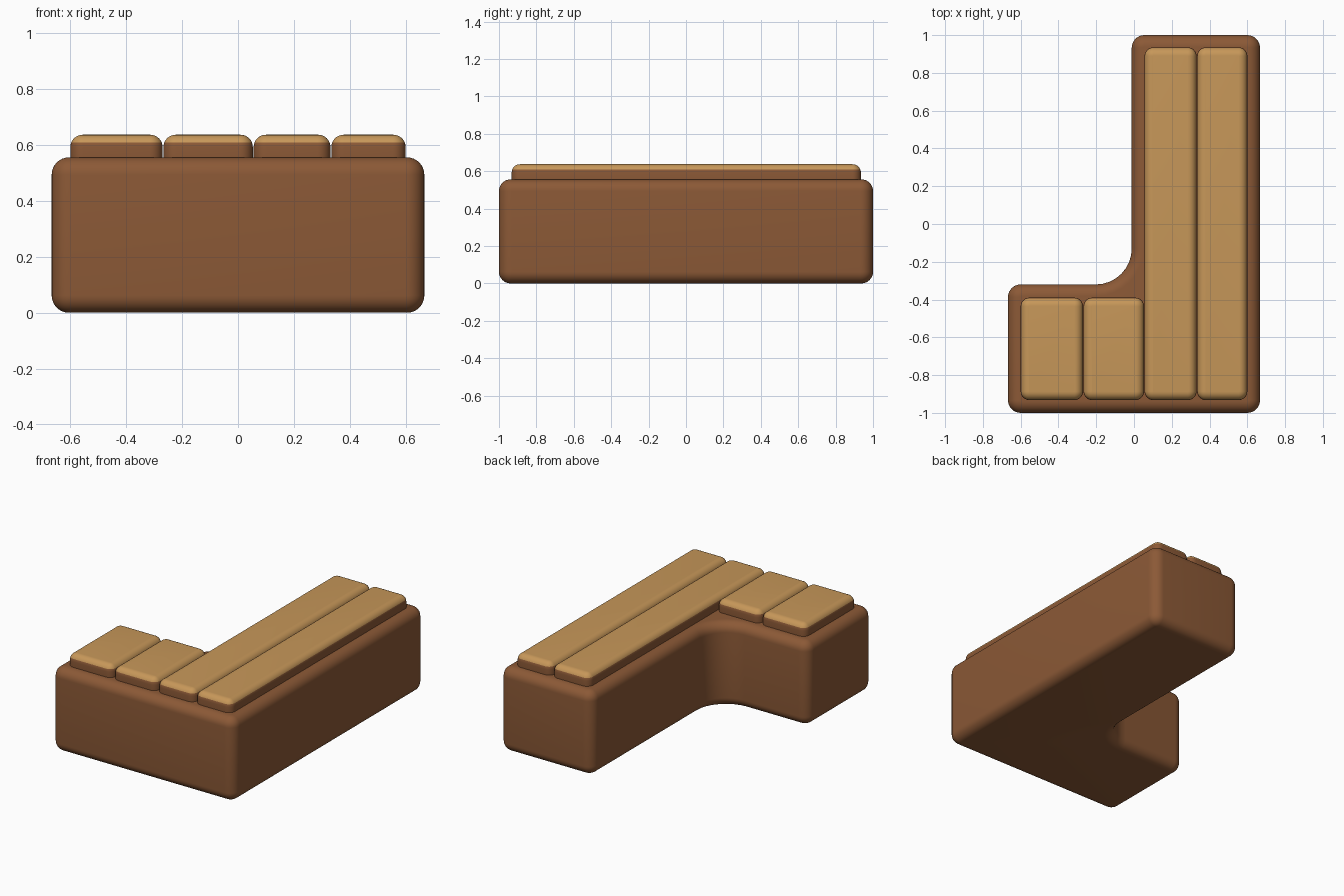
import bpy, bmesh, math

if "Cube" in bpy.data.objects:
    bpy.data.objects.remove(bpy.data.objects["Cube"])


def material(name, rgb):
    m = bpy.data.materials.new(name)
    m.diffuse_color = (*rgb, 1.0)
    m.use_nodes = True
    m.node_tree.nodes["Principled BSDF"].inputs["Base Color"].default_value = m.diffuse_color
    return m


BROWN = material("brown body", (0.26, 0.10, 0.037))
TAN = material("tan plank top", (0.57, 0.31, 0.10))


def outline(corners, radii, inset, steps):
    """Counter-clockwise right-angled outline, corners rounded, moved inwards."""
    pts = []
    n = len(corners)
    for i, (x, y) in enumerate(corners):
        px, py = corners[i - 1]
        nx, ny = corners[(i + 1) % n]
        a_in = math.atan2(y - py, x - px)
        a_out = math.atan2(ny - y, nx - x)
        turn = 1 if math.sin(a_out - a_in) > 0 else -1
        r = radii[i]
        cx = x + r * (math.cos(a_out) - math.cos(a_in))
        cy = y + r * (math.sin(a_out) - math.sin(a_in))
        for k in range(steps + 1):
            a = a_in - turn * math.pi / 2 + turn * (math.pi / 2) * k / steps
            rr = r - turn * inset
            pts.append((cx + rr * math.cos(a), cy + rr * math.sin(a)))
    return pts


def soft_block(name, corners, radii, z0, z1, edge, top_limit=None, steps=8):
    """Block with rounded corners and rounded top and bottom rims."""
    arc = [(math.pi / 2) * k / steps for k in range(steps + 1)]
    rings = [(edge * (1 - math.sin(a)), z0 + edge * (1 - math.cos(a))) for a in arc]
    rings += [(edge * (1 - math.cos(a)), z1 - edge * (1 - math.sin(a))) for a in arc]
    bm = bmesh.new()
    loops = [[bm.verts.new((x, y, z)) for x, y in outline(corners, radii, d, steps)]
             for d, z in rings]
    n = len(loops[0])
    for lo, hi in zip(loops, loops[1:]):
        for i in range(n):
            j = (i + 1) % n
            bm.faces.new((lo[i], lo[j], hi[j], hi[i]))
    bm.faces.new(loops[0][::-1])
    bm.faces.new(loops[-1])
    bm.normal_update()
    for f in bm.faces:
        f.smooth = True
        if top_limit is not None and f.normal.z > top_limit:
            f.material_index = 1
    me = bpy.data.meshes.new(name)
    bm.to_mesh(me)
    bm.free()
    me.materials.append(BROWN)
    me.materials.append(TAN)
    ob = bpy.data.objects.new(name, me)
    bpy.context.collection.objects.link(ob)
    return ob


# L-shaped body with a wide fillet in the inner corner
body = [(-0.667, -1), (0.667, -1), (0.667, 1), (-0.012, 1), (-0.012, -0.32), (-0.667, -0.32)]
soft_block("bench_body", body, [0.067, 0.067, 0.067, 0.067, 0.19, 0.067], 0.0, 0.556, 0.062)

# Planks on top: two short ones and two long ones
planks = [("short_plank_outer", -0.600, -0.270, -0.39),
          ("short_plank_inner", -0.267, 0.053, -0.39),
          ("long_plank_inner", 0.056, 0.331, 0.935),
          ("long_plank_outer", 0.334, 0.600, 0.935)]
for name, x0, x1, y1 in planks:
    rect = [(x0, -0.932), (x1, -0.932), (x1, y1), (x0, y1)]
    soft_block(name, rect, [0.046] * 4, 0.50, 0.637, 0.044, top_limit=0.42)
